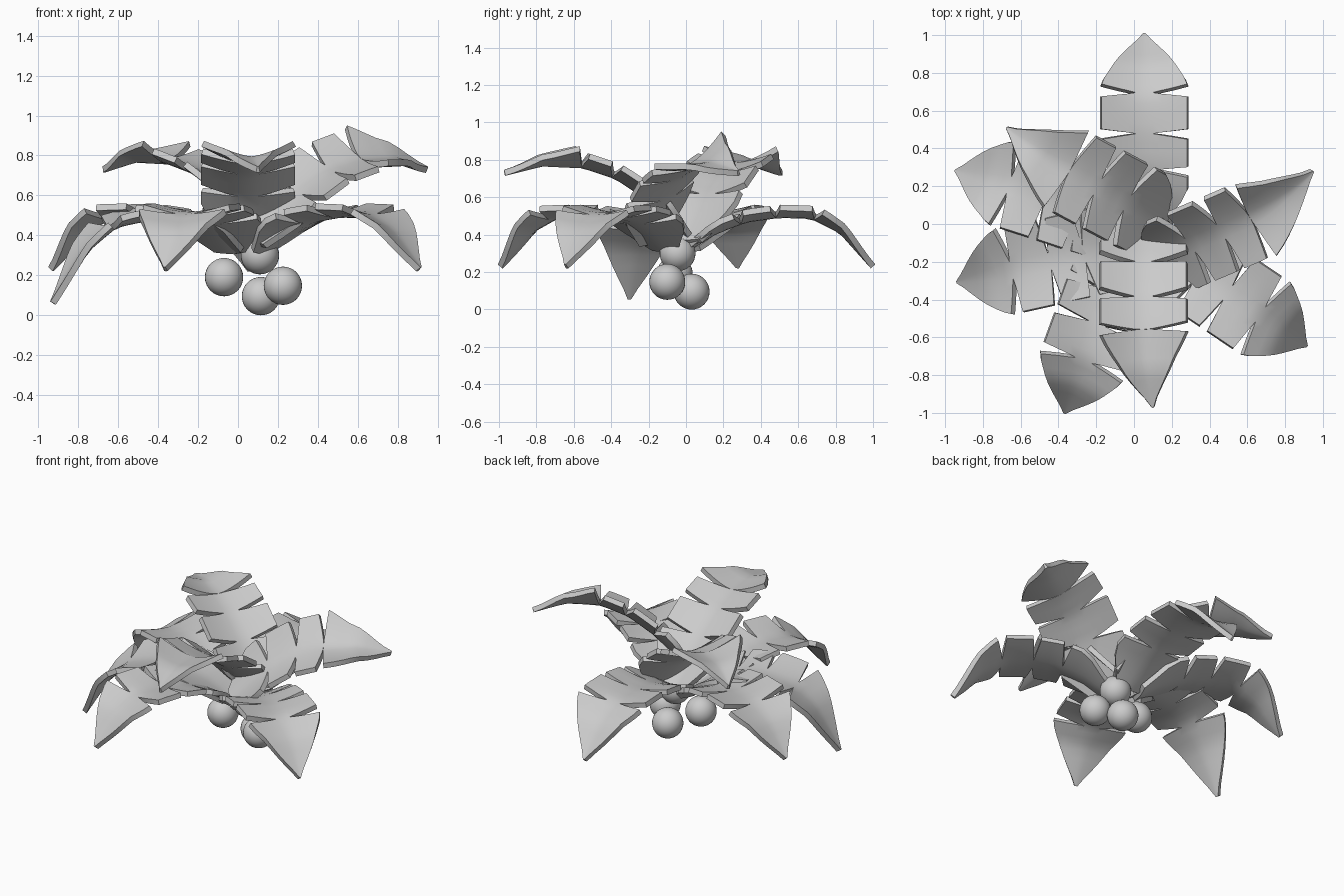
import bpy
import bmesh
from math import sin, cos, radians
from mathutils import Vector, Matrix

cube = bpy.data.objects.get("Cube")
if cube:
    bpy.data.objects.remove(cube, do_unlink=True)

# One plain material for everything
gray = bpy.data.materials.new("plain_gray")
gray.use_nodes = True
colour = (0.6, 0.6, 0.6, 1)
gray.diffuse_color = colour
gray.node_tree.nodes["Principled BSDF"].inputs["Base Color"].default_value = colour

# Leaf kinds: midrib height against distance, notch places, tip roundness, trough of body and tip
LOW = dict(path=[(0, .32), (.16, .42), (.32, .48), (.5, .505), (.67, .5), (.83, .42), (1, .23)],
           cuts=[0, .29, .48, .69, 1], bulge=1.35, troughs=(.17, .2))
HIGH = dict(path=[(0, .36), (.22, .59), (.4, .71), (.58, .77), (.8, .78), (1, .73)],
            cuts=[0, .24, .42, .59, 1], bulge=1.08, troughs=(.24, .38))
HALF_WIDTH = .23
COLUMNS = [-1, -.8, -.6, -.4, -.2, 0, .2, .4, .6, .8, 1]
NOTCH = .2    # notches stop this far from the midrib
GAP = .024    # half the opening of a notch at the leaf edge


def height(path, r):
    for (r0, z0), (r1, z1) in zip(path, path[1:]):
        if r <= r1 or r1 == path[-1][0]:
            return z0 + (z1 - z0) * (r - r0) / (r1 - r0)


def finish(obj, angle):
    bpy.ops.object.select_all(action='DESELECT')
    obj.select_set(True)
    bpy.context.view_layer.objects.active = obj
    for mod in list(obj.modifiers):
        bpy.ops.object.modifier_apply(modifier=mod.name)
    bpy.ops.object.shade_smooth_by_angle(angle=radians(angle))


def leaf(name, kind, root, heading, length, roll=0, droop=0, bend=0):
    """Notched, trough-shaped leaf: root piece, two middle pieces and a pointed tip."""
    a = radians(heading)
    forward = Vector((cos(a), sin(a), 0))
    left = Vector((-sin(a), cos(a), 0))
    base = Vector((*root, 0))
    cuts = kind["cuts"]

    def rib(r):
        sideways = bend * (max(0, r - .5) / .5) ** 2
        up = Vector((0, 0, height(kind["path"], r) - droop * r ** 3))
        return base + forward * r * length + left * sideways + up

    def place(r, w, trough):
        tangent = (rib(r + .04) - rib(r - .04)).normalized()
        across = (left - tangent * left.dot(tangent)).normalized()
        side = Matrix.Rotation(radians(roll), 3, tangent) @ across
        rise = trough * abs(w) ** 1.5 / HALF_WIDTH ** .5
        return rib(r) + side * w + tangent.cross(side) * rise

    bm = bmesh.new()
    for k in range(4):
        rows = 8 if k == 3 else 4
        trough = kind["troughs"][k == 3]
        grid = []
        for i in range(rows + 1):
            t = i / rows
            width = HALF_WIDTH
            if k == 0:
                width *= min(1, .35 + t)
            elif k == 3:
                width *= max(.03, 1 - t ** kind["bulge"])
            row = []
            for u in COLUMNS:
                off = GAP * max(0, abs(u) - NOTCH) / (1 - NOTCH)
                start = cuts[k] + (off if k > 0 else 0)
                end = cuts[k + 1] - (off if k < 3 else 0)
                row.append(bm.verts.new(place(start + (end - start) * t, u * width, trough)))
            grid.append(row)
        for p, q in zip(grid, grid[1:]):
            for j in range(len(COLUMNS) - 1):
                bm.faces.new((p[j], q[j], q[j + 1], p[j + 1]))
    # Join the pieces along the midrib
    bmesh.ops.remove_doubles(bm, verts=bm.verts, dist=.001)
    bmesh.ops.recalc_face_normals(bm, faces=bm.faces)
    mesh = bpy.data.meshes.new(name)
    bm.to_mesh(mesh)
    bm.free()
    mesh.materials.append(gray)
    obj = bpy.data.objects.new(name, mesh)
    bpy.context.collection.objects.link(obj)
    solid = obj.modifiers.new("thickness", 'SOLIDIFY')
    solid.thickness = .032
    solid.offset = 0
    finish(obj, 40)


# Lower ring of drooping leaves
leaf("back_leaf", LOW, (.055, 0), 90, 1)
leaf("front_left_leaf", LOW, (.12, -.11), -34, .95)
leaf("front_right_leaf", LOW, (-.04, -.1), -110, .95)
leaf("right_leaf", LOW, (0, -.1), 192.5, .95, droop=.17)
leaf("back_right_leaf", LOW, (-.04, 0), 161.5, .94, bend=.02)

# Upper ring of raised leaves
leaf("upper_front_leaf", HIGH, (.05, .03), -90, 1, bend=.05)
leaf("upper_left_leaf", HIGH, (.09, -.19), 23, .97, roll=23, bend=.1)
leaf("upper_right_leaf", HIGH, (.16, .01), 152, .97, bend=-.05)

# Round fruit hanging under the crown
for i, spot in enumerate([(-.07, -.06, .19), (.115, .03, .095),
                          (.225, -.1, .147), (.11, -.045, .3)]):
    bpy.ops.mesh.primitive_uv_sphere_add(segments=32, ring_count=16, radius=.096, location=spot)
    fruit = bpy.context.object
    fruit.name = "fruit_%d" % (i + 1)
    fruit.data.materials.append(gray)
    finish(fruit, 40)
